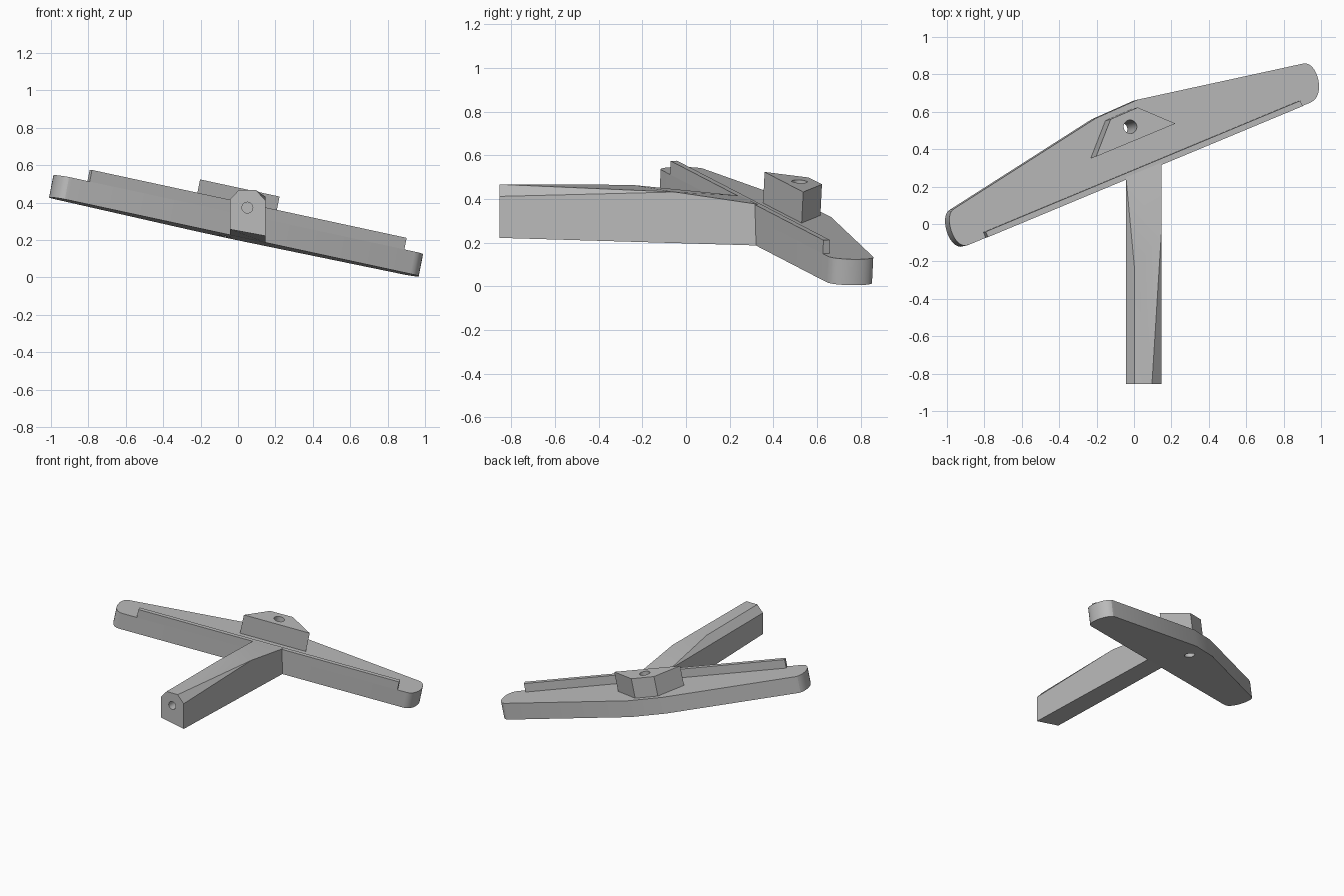
import bpy, bmesh, math
from mathutils import Vector
from mathutils.geometry import interpolate_bezier

if "Cube" in bpy.data.objects:
    bpy.data.objects.remove(bpy.data.objects["Cube"])

grey = bpy.data.materials.new("mid_grey")
grey.use_nodes = True
colour = (0.5, 0.5, 0.5, 1)
grey.diffuse_color = colour
grey.node_tree.nodes["Principled BSDF"].inputs["Base Color"].default_value = colour

# Tilted base plane: z = BASE - TILT_X * x - TILT_Y * y
BASE, TILT_X, TILT_Y = 0.231, 0.195, 0.05
slope = Vector((TILT_X, TILT_Y, 1))
normal = slope.normalized()


def on_plane(x, y, height):
    """Point at x, y that lies the given height above the base plane."""
    return Vector((x, y, BASE - TILT_X * x - TILT_Y * y + height * slope.length))


def make(name, bm):
    bmesh.ops.recalc_face_normals(bm, faces=bm.faces)
    mesh = bpy.data.meshes.new(name)
    bm.to_mesh(mesh)
    bm.free()
    mesh.materials.append(grey)
    ob = bpy.data.objects.new(name, mesh)
    bpy.context.collection.objects.link(ob)
    return ob


def slab(name, outline, drawn_at, low, high):
    """Prism along the plane normal; outline is drawn at height drawn_at."""
    bm = bmesh.new()
    points = [on_plane(x, y, drawn_at) for x, y in outline]
    face = bm.faces.new([bm.verts.new(p + normal * (low - drawn_at)) for p in points])
    grown = bmesh.ops.extrude_face_region(bm, geom=[face])["geom"]
    verts = [g for g in grown if isinstance(g, bmesh.types.BMVert)]
    bmesh.ops.translate(bm, vec=normal * (high - low), verts=verts)
    return make(name, bm)


def round_end(*controls):
    points = [Vector((x, y, 0)) for x, y in controls]
    return [(p.x, p.y) for p in interpolate_bezier(*points, 14)]


def cutter(name, centre, axis, radius, length):
    bpy.ops.mesh.primitive_cylinder_add(vertices=32, radius=radius, depth=length, location=centre)
    ob = bpy.context.object
    ob.name = name
    ob.rotation_euler = Vector(axis).to_track_quat("Z", "Y").to_euler()
    ob.hide_render = True
    return ob


def drill(ob, tool):
    bpy.context.view_layer.update()
    mod = ob.modifiers.new("hole", "BOOLEAN")
    mod.operation, mod.solver, mod.object = "DIFFERENCE", "EXACT", tool
    bpy.context.view_layer.objects.active = ob
    bpy.ops.object.modifier_apply(modifier=mod.name)


PLATE, RIDGE, BLOCK = 0.121, 0.184, 0.266

# Long plate with rounded ends and a bent back edge
front_left, front_right = Vector((-0.885, -0.112)), Vector((0.945, 0.65))
outline = round_end(front_right, (1.03, 0.685), (0.98, 0.874), (0.906, 0.858))
outline += [(0.02, 0.665), (-0.205, 0.565)]
outline += round_end((-0.965, 0.08), (-1.02, 0.045), (-0.965, -0.145), front_left)
plate = slab("plate", outline, PLATE, 0, PLATE)

# Thin ridge along the front edge
along = (front_right - front_left).normalized()
back = Vector((-along.y, along.x)) * 0.032
start, end = front_left + along * 0.1, front_right - along * 0.06
ridge = slab("front_ridge", [start, end, end + back, start + back], PLATE, PLATE, RIDGE)

# Raised wedge block
block = slab("wedge_block", [(-0.203, 0.36), (0.222, 0.537), (0.02, 0.623), (-0.125, 0.56)],
             BLOCK, PLATE, BLOCK)

# Stem: chamfered front end blending into the ridge
LEFT, RIGHT, FRONT = -0.043, 0.146, -0.855
corners = [(LEFT, FRONT, 0.257), (RIGHT, FRONT, 0.222),
           (LEFT, FRONT, 0.416), (RIGHT, FRONT, 0.412),
           (0.004, FRONT, 0.467), (0.096, FRONT, 0.467),
           (0.004, -0.25, 0.465), (RIGHT, -0.05, 0.432),
           (LEFT, 0.25, 0.415), (RIGHT, 0.328, 0.376),
           (LEFT, 0.25, 0.228), (RIGHT, 0.328, 0.187)]
bm = bmesh.new()
for c in corners:
    bm.verts.new(c)
bmesh.ops.convex_hull(bm, input=bm.verts)
stem = make("stem", bm)

# Bored holes
bore = cutter("bore_cutter", on_plane(-0.02, 0.52, BLOCK), normal, 0.036, 1)
drill(plate, bore)
drill(block, bore)
socket = cutter("socket_cutter", (0.05, FRONT, 0.373), (0, 1, 0), 0.029, 0.6)
drill(stem, socket)
for tool in (bore, socket):
    bpy.data.objects.remove(tool)

# Smooth the rounded walls, keep edges sharp
for ob in (plate, block, ridge, stem):
    bpy.ops.object.select_all(action="DESELECT")
    ob.select_set(True)
    bpy.context.view_layer.objects.active = ob
    bpy.ops.object.shade_smooth_by_angle(angle=math.radians(20 if ob is plate else 12))
